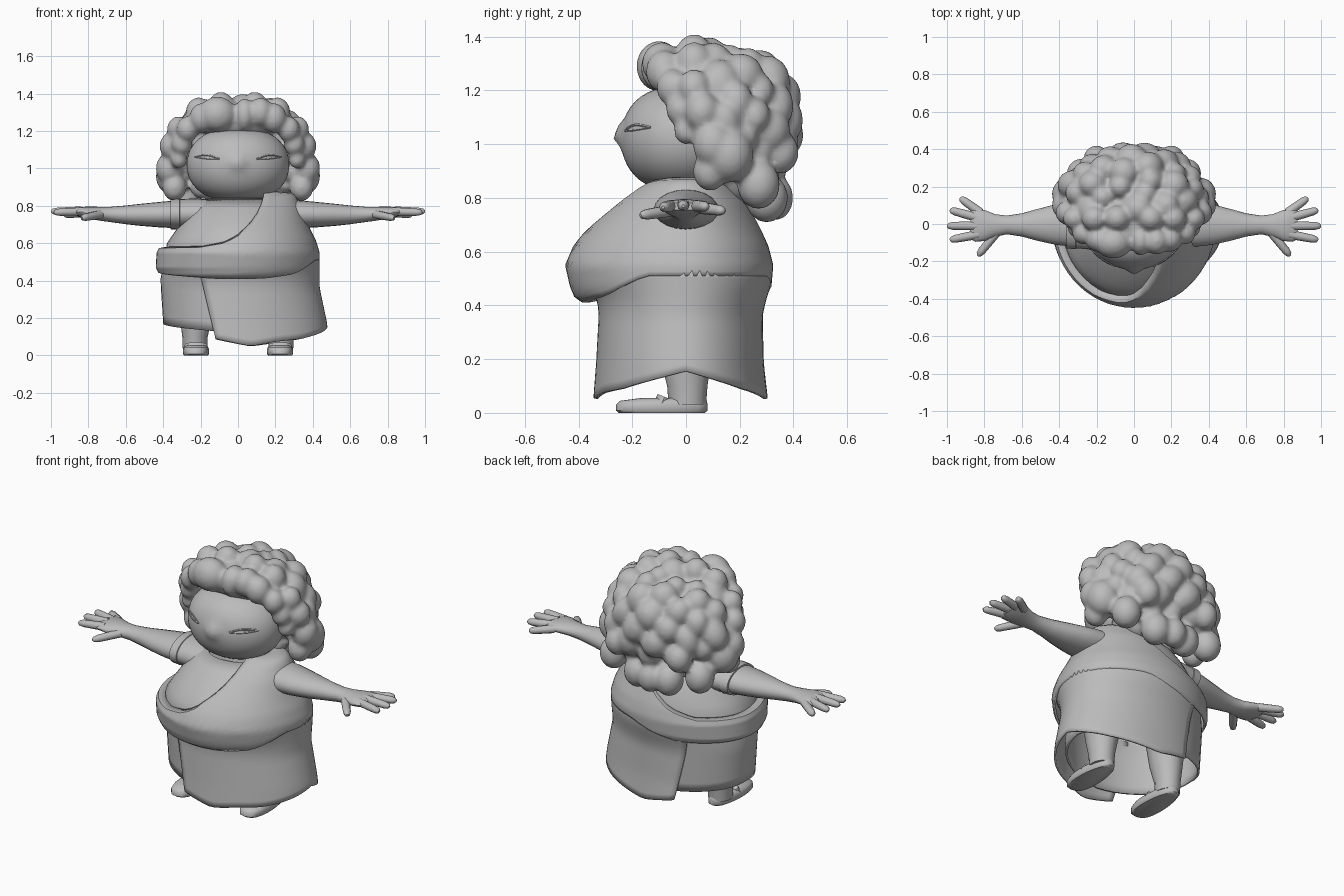
import bpy, bmesh, math, random
from mathutils import Vector, Matrix

random.seed(4)
cube = bpy.data.objects.get("Cube")
if cube:
    bpy.data.objects.remove(cube, do_unlink=True)

grey = bpy.data.materials.new("clay_grey")
grey.use_nodes = True
GREY = (0.5, 0.5, 0.5, 1)
grey.diffuse_color = GREY
grey.node_tree.nodes["Principled BSDF"].inputs["Base Color"].default_value = GREY


def finish(name, bm, mirror=False, solid=0, angle=45):
    bmesh.ops.recalc_face_normals(bm, faces=bm.faces)
    mesh = bpy.data.meshes.new(name)
    bm.to_mesh(mesh)
    bm.free()
    mesh.materials.append(grey)
    ob = bpy.data.objects.new(name, mesh)
    bpy.context.collection.objects.link(ob)
    bpy.ops.object.select_all(action="DESELECT")
    ob.select_set(True)
    bpy.context.view_layer.objects.active = ob
    bpy.ops.object.shade_smooth_by_angle(angle=math.radians(angle))
    if solid:
        ob.modifiers.new("thickness", "SOLIDIFY").thickness = solid
    if mirror:
        ob.modifiers.new("mirror", "MIRROR")
    return ob


def interp(table, t):
    """Linear lookup of a row in a sorted table."""
    if t <= table[0][0]:
        return table[0][1:]
    for a, b in zip(table, table[1:]):
        if t <= b[0]:
            f = (t - a[0]) / (b[0] - a[0])
            return [p + (q - p) * f for p, q in zip(a[1:], b[1:])]
    return table[-1][1:]


def skin(bm, rings, closed=True, caps=False):
    rows = [[bm.verts.new(p) for p in r] for r in rings]
    n = len(rows[0])
    for lo, hi in zip(rows, rows[1:]):
        for i in range(n if closed else n - 1):
            j = (i + 1) % n
            bm.faces.new((lo[i], lo[j], hi[j], hi[i]))
    if caps:
        bm.faces.new(rows[0])
        bm.faces.new(rows[-1])


def tube(bm, stations, n=14):
    """Loft ellipses through (centre, side radius, up radius) stations."""
    d = (Vector(stations[-1][0]) - Vector(stations[0][0])).normalized()
    side = d.cross(Vector((0, 0, 1)))
    side = side.normalized() if side.length > 0.5 else Vector((1, 0, 0))
    up = side.cross(d)
    angles = [2 * math.pi * i / n for i in range(n)]
    skin(bm, [[Vector(c) + side * a * math.cos(t) + up * b * math.sin(t)
               for t in angles] for c, a, b in stations], caps=True)


def ball(bm, centre, size, sub=3, turn=None):
    m = Matrix.Translation(centre) @ (turn or Matrix()) @ Matrix.Diagonal((*size, 1))
    bmesh.ops.create_icosphere(bm, subdivisions=sub, radius=1, matrix=m)


def around(profile, a, z):
    """Point on a garment at angle a (0 = front, 90 = left) and height z."""
    right, left, front, back = interp(profile, z)
    s, c = math.sin(math.radians(a)), math.cos(math.radians(a))
    return Vector((s * (left if s > 0 else right), -c * (front if c > 0 else back), z))


def garment(name, profile, a0, a1, top, low, cols=48, rows=14, tuck=1):
    """Cloth panel between two edges given by angle; tuck pulls its top edge in."""
    rings = []
    for r in range(rows + 1):
        ring = []
        for i in range(cols + 1):
            a = a0(r / rows) + (a1(r / rows) - a0(r / rows)) * i / cols
            zl, zt = interp(low, a)[0], interp(top, a)[0]
            p = around(profile, a, zl + (zt - zl) * r / rows)
            if r == rows:
                p.x, p.y = p.x * tuck, p.y * tuck
            ring.append(p)
        rings.append(ring)
    bm = bmesh.new()
    skin(bm, rings, closed=False)
    bmesh.ops.remove_doubles(bm, verts=bm.verts, dist=0.0005)
    return finish(name, bm, solid=0.012)


# Garment profiles: height, right, left, front and back radius
tunic = [(0.1, .395, .40, .31, .27), (0.4, .415, .41, .32, .28), (0.5, .40, .41, .38, .29),
         (0.6, .38, .38, .405, .292), (0.68, .325, .35, .35, .265), (0.75, .275, .31, .275, .235),
         (0.8, .23, .27, .22, .2), (0.84, .16, .2, .16, .16)]
wrap = [(0.41, .385, .40, .385, .285), (0.43, .42, .42, .415, .30), (0.47, .44, .435, .432, .318),
        (0.55, .435, .437, .45, .325), (0.62, .40, .415, .42, .307), (0.68, .36, .385, .375, .28),
        (0.78, .30, .345, .275, .235), (0.85, .26, .31, .185, .185), (0.875, .2, .28, .14, .15),
        (0.885, .1, .15, .08, .09)]
skirt = [(0.05, .44, .49, .345, .305), (0.18, .43, .475, .335, .29), (0.36, .425, .437, .325, .285),
         (0.42, .425, .436, .33, .298), (0.48, .425, .436, .36, .319), (0.53, .42, .436, .4, .322)]

garment("tunic", tunic, lambda t: -180, lambda t: 180, [(0, .84)],
        [(-180, .12), (-90, .17), (0, .12), (90, .17), (180, .12)])
garment("draped_wrap", wrap, lambda t: -180, lambda t: 180,
        [(-180, .68), (-165, .62), (-145, .585), (-90, .58), (-30, .585), (-10, .61), (0, .65),
         (15, .735), (32, .875), (50, .885), (130, .885), (148, .875), (165, .77), (180, .68)],
        [(-180, .47), (-160, .44), (-100, .45), (-60, .43), (-20, .41), (20, .41), (45, .435),
         (70, .51), (160, .51), (180, .47)], cols=60, rows=22, tuck=.92)
garment("outer_skirt", skirt, lambda t: -16 - 16 * t, lambda t: 196 + 14 * t, [(0, .53)],
        [(-16, .09), (8, .05), (25, .075), (45, .09), (90, .155), (135, .09), (172, .05), (198, .09)])

# Head: a rounded box with a full jaw and small pointed nose
HEAD, HEAD_R = Vector((0, -.015, 1.02)), Vector((.275, .228, .195))
bm = bmesh.new()
ball(bm, (0, 0, 0), (1, 1, 1), 4)
for v in bm.verts:
    ring = max(.02, math.hypot(v.co.x, v.co.y))
    v.co.x *= ring ** -.25
    v.co.y *= ring ** -.25
    v.co = HEAD + Vector([v.co[k] * HEAD_R[k] for k in range(3)])
    if v.co.y < 0:
        v.co.y -= .035 * max(0, 1 - math.hypot(v.co.x / .05, (v.co.z - 1.035) / .06))
finish("head", bm)
bm = bmesh.new()
tube(bm, [((0, 0, .78), .17, .15), ((0, 0, .85), .14, .13), ((0, 0, .95), .14, .13)], 24)
finish("neck", bm)


def on_face(x, z):
    """Point on the front of the head."""
    ring = math.sqrt(1 - ((z - HEAD.z) / HEAD_R.z) ** 2) ** .75
    return Vector((x, HEAD.y - HEAD_R.y * math.sqrt(ring ** 2 - (x / HEAD_R.x) ** 2), z))


# Narrow closed eyes drawn as thin lids
bm = bmesh.new()
for bow, r in ((.016, .005), (-.004, .004)):
    for i in range(6):
        ends = []
        for t in (i / 6, (i + 1) / 6):
            ends.append((on_face(.1 + .13 * t, 1.05 + .012 * t + bow * math.sin(t * math.pi)), r, r))
        tube(bm, ends, 6)
finish("eyelids", bm, mirror=True)

# Hair: curls over a core, merged into one lumpy mass
bm = bmesh.new()
core, radii = Vector((0, .16, 1.085)), Vector((.335, .2, .225))
ball(bm, core, radii * 1.02)
ball(bm, (0, .0, 1.25), (.23, .13, .1))
COUNT = 66
for i in range(COUNT):
    h = 1 - 2 * (i + .5) / COUNT
    t = i * 2.39996
    d = Vector((math.cos(t) * math.sqrt(1 - h * h), math.sin(t) * math.sqrt(1 - h * h), h))
    if d.y < -.3 and d.z < .5:
        continue
    p = core + Vector([d[k] * radii[k] for k in range(3)])
    r = random.uniform(.058, .092)
    ball(bm, p, (r * .95, r * .95, r * random.uniform(.95, 1.3)), 3,
         Matrix.Rotation(random.uniform(-.7, .7), 4, "Y"))
# Side curls, nape curls and the fringe framing the face
for s in (-1, 1):
    for x, y, z, r in ((.365, .1, 1.0, .075), (.355, .06, 1.12, .065), (.34, .09, .9, .065),
                       (.28, .27, .85, .08), (.1, .3, .8, .08), (.32, .03, 1.21, .06),
                       (.35, .16, .96, .09), (.2, .35, .97, .07), (.315, .0, 1.05, .045),
                       (.3, -.02, 1.13, .055), (.27, -.05, 1.21, .06), (.19, -.08, 1.27, .07),
                       (.21, .03, 1.3, .07), (.09, .03, 1.33, .07)):
        ball(bm, (s * x, y, z), (r, r, r * 1.15))
ball(bm, (-.11, -.1, 1.29), (.1, .085, .095))
ball(bm, (.035, -.09, 1.285), (.055, .08, .09))
ball(bm, (.12, -.09, 1.3), (.065, .075, .08))
ball(bm, (0, .33, .8), (.07, .07, .085))
hair = finish("curly_hair", bm, angle=180)
remesh = hair.modifiers.new("merge", "REMESH")
remesh.mode, remesh.voxel_size, remesh.use_smooth_shade = "VOXEL", .013, True
hair.modifiers.new("soften", "SMOOTH").iterations = 5

# Arms and hands
bm = bmesh.new()
tube(bm, [((.2, 0, .76), .12, .078), ((.34, 0, .755), .12, .074), ((.42, -.003, .753), .108, .068),
          ((.52, -.005, .752), .084, .059), ((.6, -.005, .752), .062, .05),
          ((.68, -.005, .754), .05, .041), ((.74, -.008, .758), .06, .037),
          ((.8, -.008, .764), .083, .032), ((.85, -.005, .768), .09, .026),
          ((.875, -.005, .768), .075, .014)], 20)
finish("arms", bm, mirror=True)
bm = bmesh.new()
for base, tip in (((.82, .06, .762), (.93, .14, .752)), ((.84, .035, .77), (.985, .075, .768)),
                  ((.84, -.01, .775), (1, -.01, .77)), ((.83, -.055, .77), (.985, -.085, .765)),
                  ((.73, -.04, .755), (.835, -.17, .735))):
    b, e = Vector(base), Vector(tip)
    tube(bm, [(b.lerp(e, f), r, r * .95) for f, r in
              ((0, .024), (.4, .023), (.8, .021), (.94, .016), (1, .006))], 10)
finish("fingers", bm, mirror=True)

# Short sleeve with a cuff on the right arm
bm = bmesh.new()
tube(bm, [((-.14, 0, .755), .15, .08), ((-.24, 0, .757), .135, .082), ((-.31, 0, .756), .13, .08),
          ((-.312, 0, .756), .135, .084), ((-.36, 0, .755), .13, .08)], 24)
finish("sleeve", bm)

# Legs and shoes
bm = bmesh.new()
tube(bm, [((.23, .005, .03), .065, .07), ((.23, .005, .1), .068, .075), ((.225, 0, .2), .085, .095),
          ((.22, 0, .4), .11, .12)], 16)
finish("legs", bm, mirror=True)
bm = bmesh.new()
rings = []
for z, w, toe, heel in ((0, .064, -.25, .07), (.008, .07, -.26, .08), (.03, .07, -.26, .08),
                        (.045, .064, -.245, .078), (.055, .045, -.17, .07)):
    mid, half = (toe + heel) / 2, (heel - toe) / 2
    ring = []
    for i in range(20):
        c, s = math.cos(i * math.pi / 10), math.sin(i * math.pi / 10)
        ring.append((.225 + w * math.copysign(abs(c) ** .7, c) * (1 - .12 * s), mid + half * s, z))
    rings.append(ring)
skin(bm, rings, caps=True)
tube(bm, [((.225, -.09, .035), .07, .03), ((.225, -.08, .06), .058, .028)], 14)
finish("shoes", bm, mirror=True)
